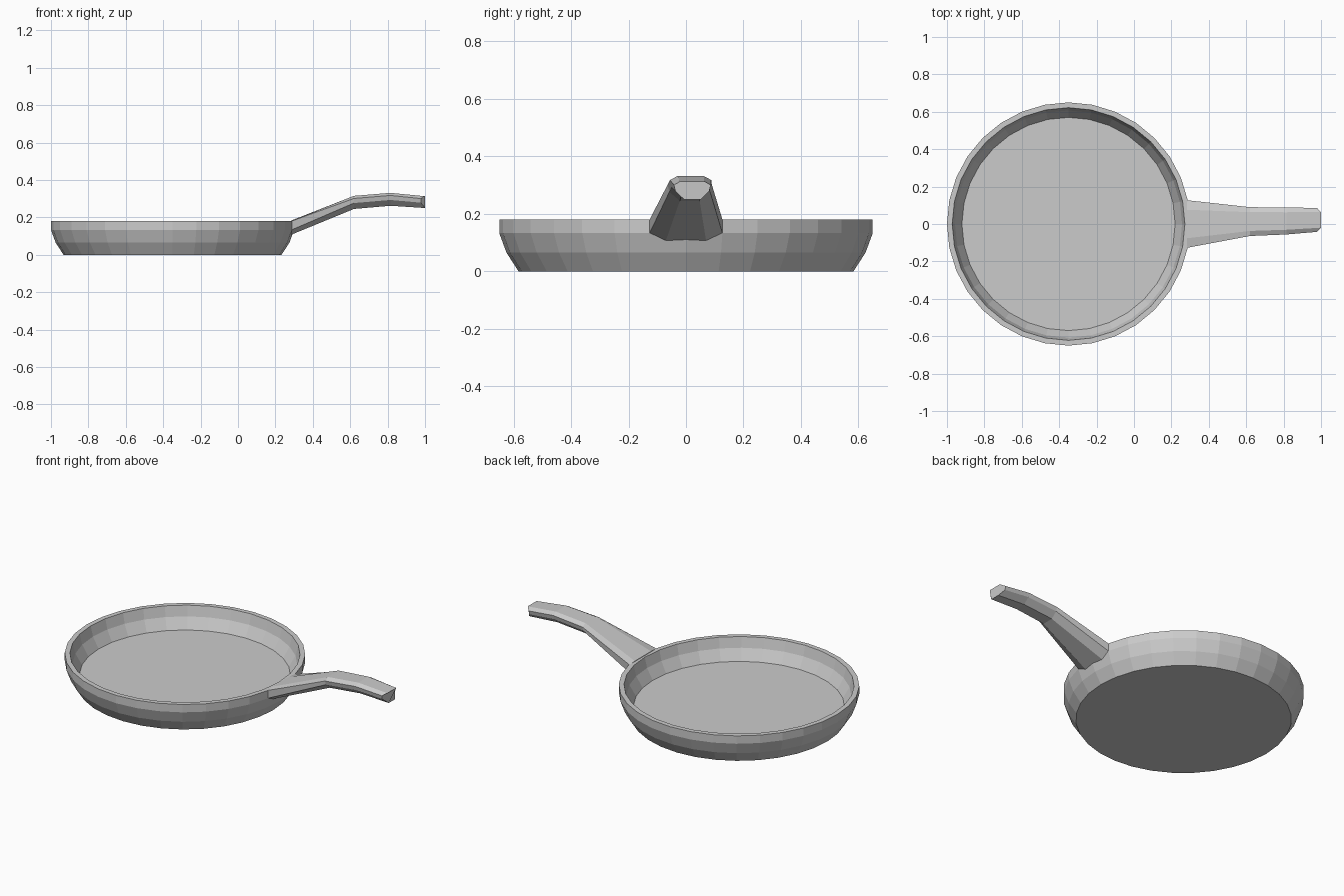
import bpy, bmesh, math

if "Cube" in bpy.data.objects:
    bpy.data.objects.remove(bpy.data.objects["Cube"])


def make_object(name, bm):
    bmesh.ops.recalc_face_normals(bm, faces=bm.faces)
    mesh = bpy.data.meshes.new(name)
    bm.to_mesh(mesh)
    bm.free()
    obj = bpy.data.objects.new(name, mesh)
    bpy.context.collection.objects.link(obj)
    return obj


def loft(name, rings):
    """Skin a list of equal closed rings and cap both ends."""
    bm = bmesh.new()
    loops = [[bm.verts.new(p) for p in ring] for ring in rings]
    n = len(rings[0])
    for a, b in zip(loops, loops[1:]):
        for i in range(n):
            j = (i + 1) % n
            bm.faces.new((a[i], a[j], b[j], b[i]))
    bm.faces.new(loops[0][::-1])
    bm.faces.new(loops[-1])
    return make_object(name, bm)


# Pan body: 32-sided revolve from underside, over the rim, to the inner floor
SIDES = 32
CENTRE_X = -0.35
profile = [(0.583, 0.0), (0.625, 0.065), (0.65, 0.133), (0.65, 0.18),
           (0.622, 0.18), (0.607, 0.12), (0.57, 0.056)]
angles = [2 * math.pi * i / SIDES for i in range(SIDES)]
loft("pan_body", [[(CENTRE_X + r * math.cos(a), r * math.sin(a), z) for a in angles]
                  for r, z in profile])

# Handle: eight-sided section, (y fraction of half width, z fraction of height)
section = [(-0.65, 1), (0.65, 1), (1, 0.8), (0.92, 0.45),
           (0.45, 0), (-0.45, 0), (-0.92, 0.45), (-1, 0.8)]
base_section = [(-0.6, 1), (0.6, 1), (1, 0.95), (1, 0.33),
                (0.55, 0), (-0.55, 0), (-1, 0.33), (-1, 0.95)]


def handle_ring(x, y_mid, half, z_low, z_high, shape, round_end=0.0):
    return [(x - (round_end if abs(u) > 0.9 else 0), y_mid + u * half,
             z_low + v * (z_high - z_low)) for u, v in shape]


loft("handle", [
    handle_ring(0.284, 0.0, 0.127, 0.107, 0.183, base_section),
    handle_ring(0.62, 0.013, 0.077, 0.245, 0.315, section),
    handle_ring(0.815, 0.016, 0.072, 0.262, 0.331, section),
    handle_ring(1.0, 0.022, 0.064, 0.25, 0.313, section, 0.022),
])
